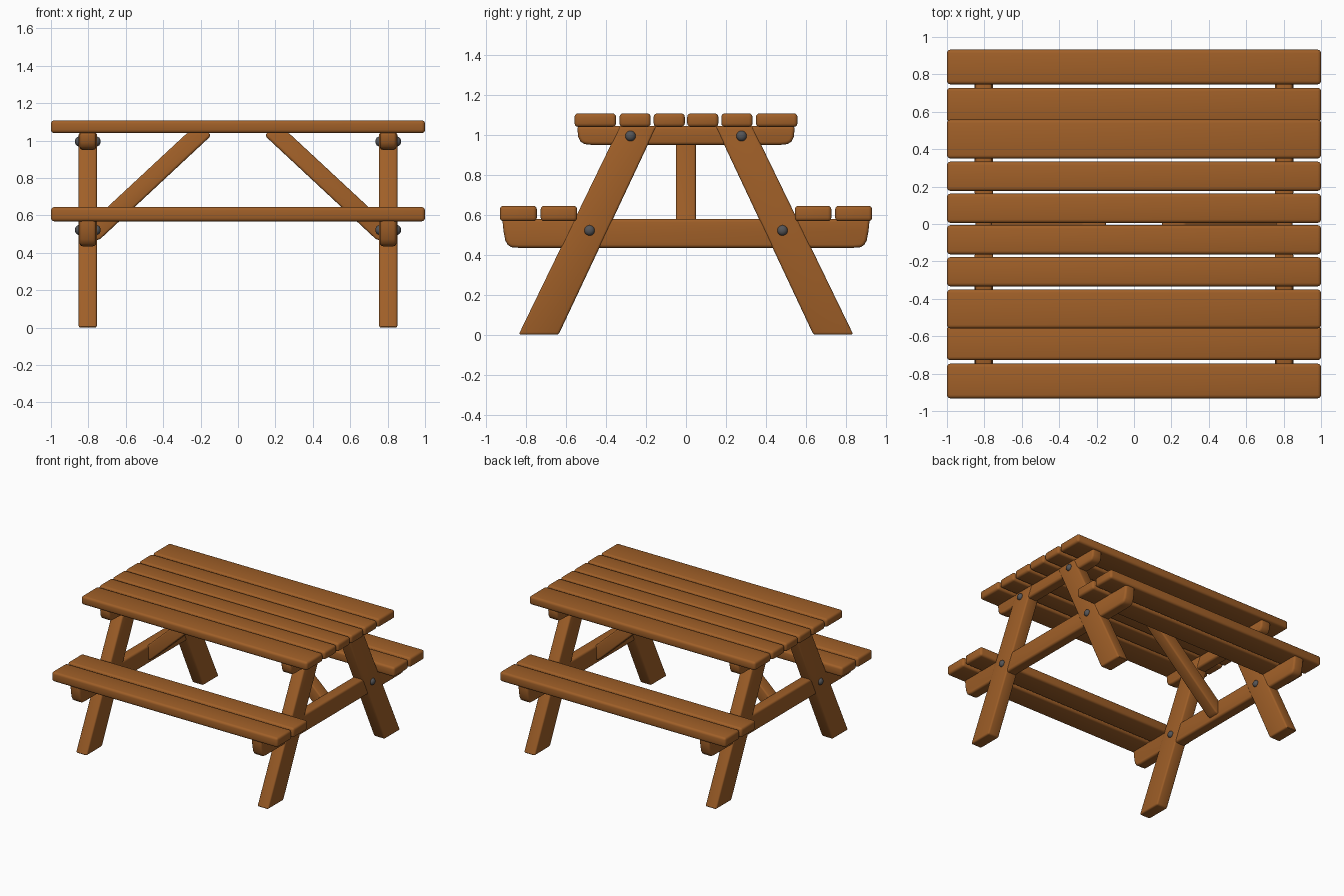
import bpy, bmesh, math
from mathutils import Matrix

if "Cube" in bpy.data.objects:
    bpy.data.objects.remove(bpy.data.objects["Cube"])

def material(name, col):
    m = bpy.data.materials.new(name)
    m.diffuse_color = (*col, 1)
    m.use_nodes = True
    m.node_tree.nodes["Principled BSDF"].inputs["Base Color"].default_value = m.diffuse_color
    return m

WOOD = material("brown wood", (0.35, 0.115, 0.021))
METAL = material("dark grey metal", (0.09, 0.09, 0.095))

def finish(name, bm, mat, bevel=0.0, segs=3):
    bmesh.ops.recalc_face_normals(bm, faces=bm.faces)
    me = bpy.data.meshes.new(name)
    bm.to_mesh(me)
    bm.free()
    me.materials.append(mat)
    ob = bpy.data.objects.new(name, me)
    bpy.context.collection.objects.link(ob)
    if bevel:
        b = ob.modifiers.new("rounded edges", 'BEVEL')
        b.width = bevel
        b.segments = segs
        b.limit_method = 'ANGLE'
        b.angle_limit = math.radians(40)
    bpy.ops.object.select_all(action='DESELECT')
    ob.select_set(True)
    bpy.context.view_layer.objects.active = ob
    if bevel:
        bpy.ops.object.modifier_apply(modifier="rounded edges")
    bpy.ops.object.shade_smooth_by_angle(angle=math.radians(40))
    return ob

def extrude(name, pts, place, lo, hi, bevel):
    """Extrude a 2D profile from lo to hi; place(u, v, depth) gives the 3D point."""
    bm = bmesh.new()
    a = [bm.verts.new(place(u, v, lo)) for u, v in pts]
    b = [bm.verts.new(place(u, v, hi)) for u, v in pts]
    n = len(pts)
    bm.faces.new(a)
    bm.faces.new(b)
    for i in range(n):
        bm.faces.new((a[i], a[(i + 1) % n], b[(i + 1) % n], b[i]))
    return finish(name, bm, WOOD, bevel)

def yz(u, v, d):
    return (d, u, v)

def xz(u, v, d):
    return (u, d, v)

def plank(name, y0, y1, z0, z1):
    extrude(name, [(y0, z0), (y1, z0), (y1, z1), (y0, z1)], yz, -1, 1, 0.018)

def mirrored(half):
    return half + [(-y, z) for y, z in reversed(half)]

def bolt(name, x, y, z):
    bm = bmesh.new()
    bmesh.ops.create_uvsphere(bm, u_segments=16, v_segments=10, radius=1)
    bmesh.ops.transform(bm, verts=bm.verts, matrix=Matrix.Translation((x, y, z))
                        @ Matrix.Diagonal((0.02, 0.026, 0.026, 1)))
    finish(name, bm, METAL)

# table top and bench planks
for s, side in ((-1, "front"), (1, "back")):
    for i, (a, b) in enumerate(((0.006, 0.162), (0.177, 0.333), (0.35, 0.558))):
        plank(f"table_plank_{side}_{i}", *sorted((s * a, s * b)), 1.04, 1.108)
    for i, (a, b) in enumerate(((0.545, 0.728), (0.747, 0.932))):
        plank(f"bench_plank_{side}_{i}", *sorted((s * a, s * b)), 0.568, 0.645)

bench_profile = mirrored([(0.92, 0.58), (0.914, 0.52), (0.905, 0.472),
                          (0.892, 0.449), (0.875, 0.438), (0.84, 0.435)])
top_profile = mirrored([(0.545, 1.045), (0.54, 0.99), (0.528, 0.966),
                        (0.508, 0.954), (0.47, 0.95)])

# end frames: cross beams, splayed legs, bolts and diagonal brace
for sx, end in ((-1, "left"), (1, "right")):
    cx = sx * 0.803
    extrude(f"bench_beam_{end}", bench_profile, yz, cx - 0.044, cx + 0.044, 0.016)
    extrude(f"top_beam_{end}", top_profile, yz, cx - 0.044, cx + 0.044, 0.016)
    for sy, side in ((-1, "front"), (1, "back")):
        leg = [(sy * y, z) for y, z in
               ((0.838, 0.0), (0.638, 0.0), (0.148, 1.042), (0.332, 1.042))]
        extrude(f"leg_{side}_{end}", leg, yz, cx - 0.049, cx + 0.049, 0.012)
        for y, z in ((0.278, 0.995), (0.483, 0.522)):
            for off in (-0.049, 0.049):
                bolt(f"bolt_{side}_{end}", cx + off, sy * y, z)
    brace = [(sx * x, z) for x, z in
             ((0.27, 1.042), (0.15, 1.042), (0.15, 1.02), (0.735, 0.475),
              (0.775, 0.46), (0.775, 0.573))]
    extrude(f"brace_{end}", brace, xz, -0.049, 0.049, 0.014)
